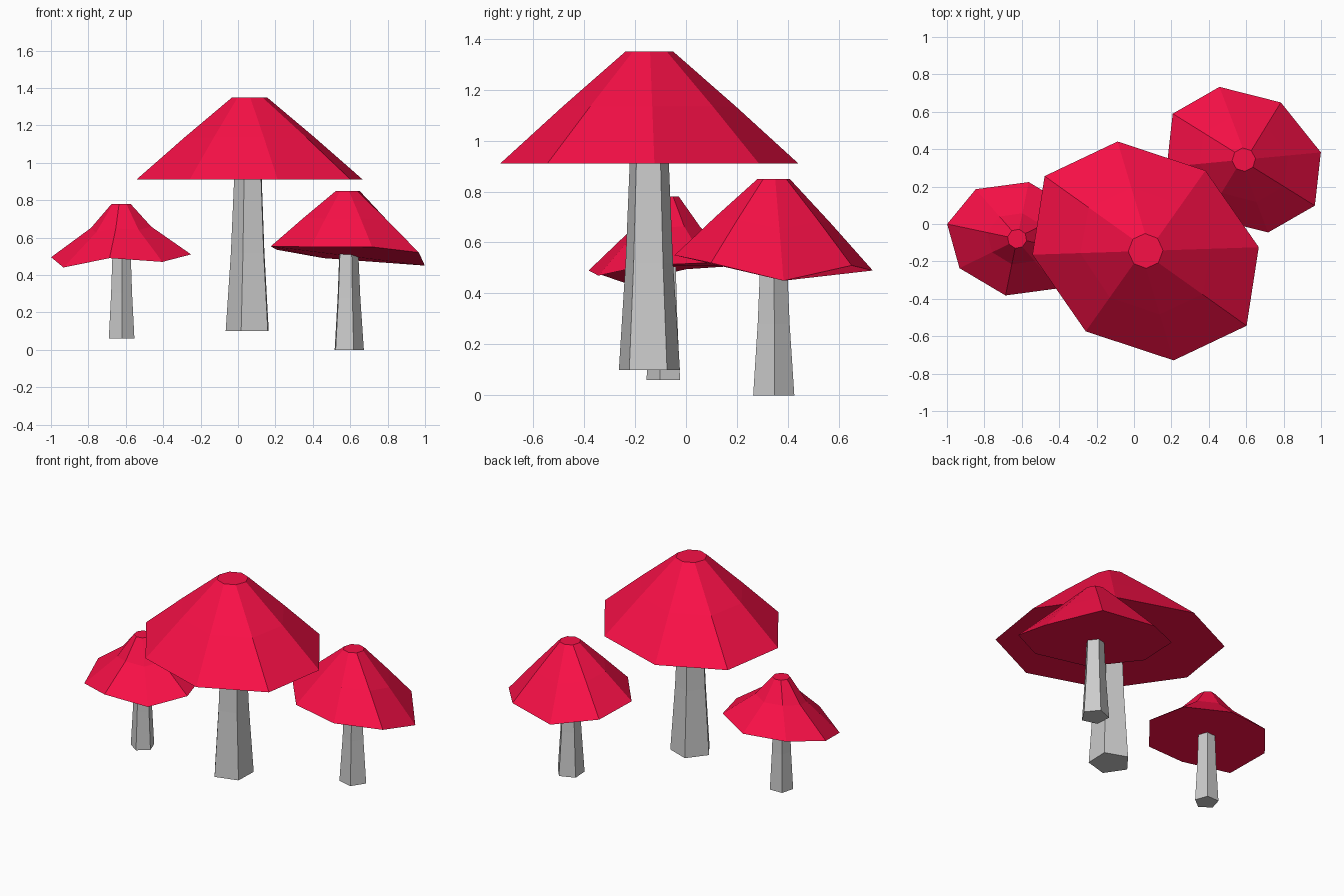
import bpy, math

if "Cube" in bpy.data.objects:
    bpy.data.objects.remove(bpy.data.objects["Cube"])


def material(name, color):
    mat = bpy.data.materials.new(name)
    mat.diffuse_color = color
    mat.use_nodes = True
    mat.node_tree.nodes["Principled BSDF"].inputs["Base Color"].default_value = mat.diffuse_color
    return mat


red = material("cap_red", (0.94, 0.005, 0.062, 1))
grey = material("stem_grey", (0.64, 0.64, 0.64, 1))


def skin(name, rings, mat):
    """Closed mesh through a stack of equal-sized rings, bottom to top."""
    n = len(rings[0])
    verts = [p for ring in rings for p in ring]
    faces = [tuple(reversed(range(n))), tuple(range(len(verts) - n, len(verts)))]
    for k in range(len(rings) - 1):
        for i in range(n):
            j = (i + 1) % n
            faces.append((k * n + i, k * n + j, (k + 1) * n + j, (k + 1) * n + i))
    mesh = bpy.data.meshes.new(name)
    mesh.from_pydata(verts, [], faces)
    mesh.update()
    mesh.materials.append(mat)
    bpy.context.collection.objects.link(bpy.data.objects.new(name, mesh))


def circle(cx, cy, r, z, n, start):
    return [(cx + r * math.cos(start + 2 * math.pi * i / n),
             cy + r * math.sin(start + 2 * math.pi * i / n), z) for i in range(n)]


def stem(name, cx, cy, turn, profile):
    """Tapered five-sided stem."""
    skin(name, [circle(cx, cy, r, z, 5, math.radians(turn)) for r, z in profile], grey)


def cap(name, cx, cy, half_rim, rim_z, top_r, top_z, mid_xy, mid_z):
    """Eight-sided cap; the stretched rim is point-symmetric about the centre."""
    offsets = half_rim + [(-x, -y) for x, y in half_rim]
    rim = [(cx + x, cy + y, z) for (x, y), z in zip(offsets, rim_z)]
    start = math.atan2(offsets[0][1], offsets[0][0])
    top = circle(cx, cy, top_r, top_z, 8, start)
    mid = [(t[0] + (r[0] - t[0]) * mid_xy, t[1] + (r[1] - t[1]) * mid_xy,
            t[2] + (r[2] - t[2]) * mid_z) for t, r in zip(top, rim)]
    skin(name, [rim, mid, top], red)


# Large middle mushroom
stem("large_stem", 0.06, -0.145, 34, [(0.126, 0.10), (0.098, 0.52), (0.08, 0.93)])
cap("large_cap", 0.062, -0.144,
    [(0.605, 0.02), (0.32, 0.43), (-0.15, 0.585), (-0.54, 0.40)],
    [0.91] * 8, 0.093, 1.35, 0.5, 0.49)

# Right mushroom with an uneven, tilted rim
stem("right_stem", 0.588, 0.343, 3, [(0.085, 0.0), (0.066, 0.28), (0.053, 0.57)])
cap("right_cap", 0.587, 0.344,
    [(0.412, 0.039), (0.198, 0.306), (-0.13, 0.389), (-0.38, 0.246)],
    [0.45, 0.51, 0.49, 0.535, 0.553, 0.55, 0.55, 0.52], 0.063, 0.85, 0.5, 0.49)

# Left mushroom with an uneven, tilted rim
stem("left_stem", -0.623, -0.083, -88, [(0.072, 0.06), (0.059, 0.30), (0.05, 0.55)])
cap("left_cap", -0.625, -0.079,
    [(0.374, -0.079), (0.308, 0.157), (0.062, 0.303), (-0.221, 0.265)],
    [0.51, 0.52, 0.51, 0.52, 0.495, 0.44, 0.49, 0.47], 0.052, 0.78, 0.34, 0.45)
